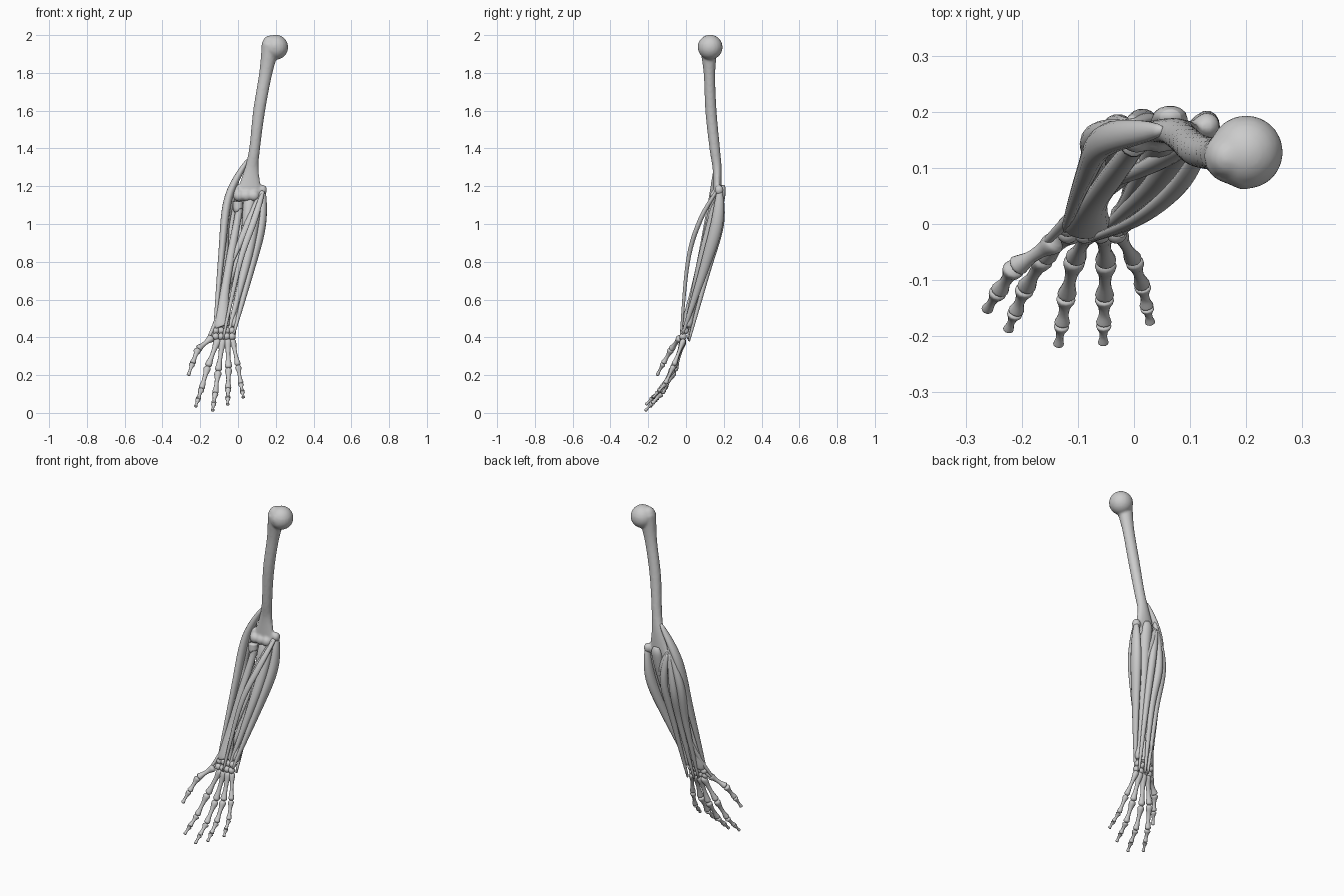
import bpy, bmesh
from math import sin, cos, pi
from mathutils import Vector, Matrix

if "Cube" in bpy.data.objects:
    bpy.data.objects.remove(bpy.data.objects["Cube"])


def spline(pts, steps):
    """Catmull-Rom through tuples of any length."""
    p = [pts[0]] + list(pts) + [pts[-1]]
    out = []
    for i in range(1, len(p) - 2):
        for s in range(steps):
            t = s / steps
            out.append([0.5 * (2 * b + (c - a) * t + (2 * a - 5 * b + 4 * c - d) * t * t
                               + (3 * b - a - 3 * c + d) * t ** 3)
                        for a, b, c, d in zip(*p[i - 1:i + 3])])
    return out + [list(pts[-1])]


def loft(bm, stations, n=14):
    """Skin ellipses given as (x, y, z, half width, half depth)."""
    cen = [Vector(s[:3]) for s in stations]
    rings = []
    for i, s in enumerate(stations):
        t = (cen[min(i + 1, len(cen) - 1)] - cen[max(i - 1, 0)]).normalized()
        u = Vector((1, 0, 0))
        u = (u - t * t.dot(u)).normalized()
        v = t.cross(u)
        rings.append([bm.verts.new(cen[i] + u * s[3] * cos(2 * pi * k / n)
                                   + v * s[4] * sin(2 * pi * k / n)) for k in range(n)])
    for a, b in zip(rings, rings[1:]):
        for k in range(n):
            bm.faces.new((a[k], a[(k + 1) % n], b[(k + 1) % n], b[k]))
    bm.faces.new(rings[0][::-1])
    bm.faces.new(rings[-1])


def ball(bm, x, y, z, r, tall=1):
    m = Matrix.Translation((x, y, z)) @ Matrix.Diagonal((r, r, r * tall, 1))
    bmesh.ops.create_uvsphere(bm, u_segments=20, v_segments=12, radius=1, matrix=m)


def finish(name, bm, voxel=0):
    bmesh.ops.recalc_face_normals(bm, faces=bm.faces)
    for f in bm.faces:
        f.smooth = True
    me = bpy.data.meshes.new(name)
    bm.to_mesh(me)
    bm.free()
    ob = bpy.data.objects.new(name, me)
    bpy.context.collection.objects.link(ob)
    if voxel:
        m = ob.modifiers.new("fuse", 'REMESH')
        m.mode, m.voxel_size, m.use_smooth_shade = 'VOXEL', voxel, True
        s = ob.modifiers.new("soften", 'SMOOTH')
        s.factor, s.iterations = 0.5, 3


def muscle(name, width, depth, *path):
    """Belly swelling in the upper part, thin tendons at both ends."""
    pts = spline(path, 20 // len(path) + 2)
    st = []
    for i, p in enumerate(pts):
        swell = max(0, sin(pi * (i / (len(pts) - 1)) ** .75)) ** 1.1
        st.append((*p, .006 + (width - .006) * swell, .006 + (depth - .006) * swell))
    bm = bmesh.new()
    loft(bm, st)
    finish(name, bm)


def small_bones(name, joints, r0, r1):
    """Chain of bones with flared ends and thin waists."""
    bm = bmesh.new()
    shape = [(0, .55), (.06, 1), (.16, 1.02), (.35, .7), (.62, .62), (.84, .9), (.94, 1), (1, .5)]
    last = len(joints) - 1
    for i in range(last):
        a, b = Vector(joints[i]), Vector(joints[i + 1])
        st = []
        for t, k in shape:
            r = k * (r0 + (r1 - r0) * ((i + t) / last) ** 2)
            st.append((*a.lerp(b, t), r, r * .9))
        loft(bm, spline(st, 3), 12)
    finish(name, bm)


# Upper arm bone: shaft, ball head, tubercles, elbow rollers, side knobs
bm = bmesh.new()
loft(bm, spline([(.175, .12, 1.95, .05, .05), (.147, .124, 1.8, .035, .031), (.112, .132, 1.6, .032, .03),
                 (.088, .152, 1.4, .029, .028), (.072, .165, 1.29, .038, .024),
                 (.06, .165, 1.16, .07, .022)], 6))
ball(bm, .2, .128, 1.936, .066)
ball(bm, .168, .12, 1.955, .039, 1.1)
ball(bm, .195, .088, 1.94, .027, 1.4)
for x in (.005, .045, .085):
    ball(bm, x, .157, 1.15, .031)
ball(bm, .13, .175, 1.18, .024, 1.15)
ball(bm, -.01, .165, 1.18, .021, 1.4)
finish("upper_arm_bone", bm, .007)

# Forearm bones
bm = bmesh.new()
loft(bm, spline([(0, .147, 1.118, .026, .026), (0, .145, 1.08, .026, .026), (.002, .14, 1.05, .019, .019),
                 (-.035, .09, .85, .022, .02), (-.07, .04, .64, .024, .019),
                 (-.085, .005, .48, .042, .028), (-.085, 0, .455, .04, .026)], 5))
finish("radius_bone", bm)
bm = bmesh.new()
loft(bm, spline([(.065, .19, 1.205, .018, .014), (.064, .19, 1.17, .031, .021), (.058, .16, 1.08, .033, .034),
                 (.03, .115, .85, .021, .021), (-.012, .037, .56, .016, .016),
                 (-.02, .016, .48, .022, .021), (-.022, .012, .455, .016, .015)], 5))
finish("ulna_bone", bm)

# Forearm muscles, from the elbow towards the hand
muscle("outer_thumb_side_muscle", .022, .03,
       (.05, .168, 1.34), (-.05, .15, 1.14), (-.086, .09, .85), (-.125, -.015, .42))
muscle("long_wrist_extensor", .024, .024,
       (0, .175, 1.24), (-.068, .155, 1.0), (-.07, .1, .75), (-.09, .01, .39))
muscle("finger_extensor", .024, .021,
       (-.015, .18, 1.19), (-.035, .17, .97), (-.035, .11, .75), (-.065, .015, .38))
muscle("little_finger_side_extensor", .022, .019,
       (-.005, .185, 1.18), (.02, .183, 1.0), (.005, .115, .75), (-.022, .015, .38))
muscle("inner_wrist_flexor", .027, .034,
       (.135, .18, 1.19), (.122, .163, 1.0), (.07, .098, .77), (-.025, -.02, .41))
muscle("deep_finger_flexor", .027, .025,
       (.115, .165, 1.16), (.075, .12, .95), (.03, .065, .74), (-.06, -.015, .39))
muscle("front_wrist_flexor", .018, .013,
       (.135, .165, 1.18), (.085, .075, 1.02), (.01, .01, .8), (-.08, -.028, .39))
muscle("forearm_rotator", .02, .016, (.13, .16, 1.18), (.04, .11, .97), (-.045, .07, .77))
muscle("thumb_abductor", .014, .012,
       (.01, .115, .86), (-.06, .068, .65), (-.115, .01, .49), (-.165, -.04, .38))
muscle("thumb_extensor", .012, .01, (.01, .1, .8), (-.07, .04, .52), (-.155, -.03, .385))
muscle("elbow_corner_muscle", .02, .01, (-.005, .18, 1.19), (.03, .187, 1.08), (.05, .155, .96))

# Wrist bones: two rows of four
bm = bmesh.new()
for row in range(2):
    for i in range(4):
        ball(bm, -.118 + .029 * i, -.004 - .012 * row, .435 - .031 * row, .019)
finish("wrist_bones", bm)

# Fingers: wrist end follows a row, knuckle and tip are given, joints bow between
ends = [("index", (-.16, -.06, .245), (-.225, -.19, .032)),
        ("middle", (-.105, -.062, .22), (-.135, -.217, .01)),
        ("ring", (-.05, -.068, .235), (-.055, -.214, .042)),
        ("little", (0, -.065, .25), (.029, -.177, .08))]
for i, (name, knuckle, tip) in enumerate(ends):
    k, e = Vector(knuckle), Vector(tip)
    chain = [(-.105 + .025 * i, -.012, .39), k, k.lerp(e, .52) + Vector((0, .013, -.008)),
             k.lerp(e, .79) + Vector((0, .005, -.004)), e]
    small_bones(name + "_finger_bones", chain, .016 if i == 3 else .019, .009)
small_bones("thumb_bones", [(-.137, -.03, .4), (-.212, -.077, .338), (-.241, -.12, .262),
                            (-.263, -.154, .198)], .02, .01)
